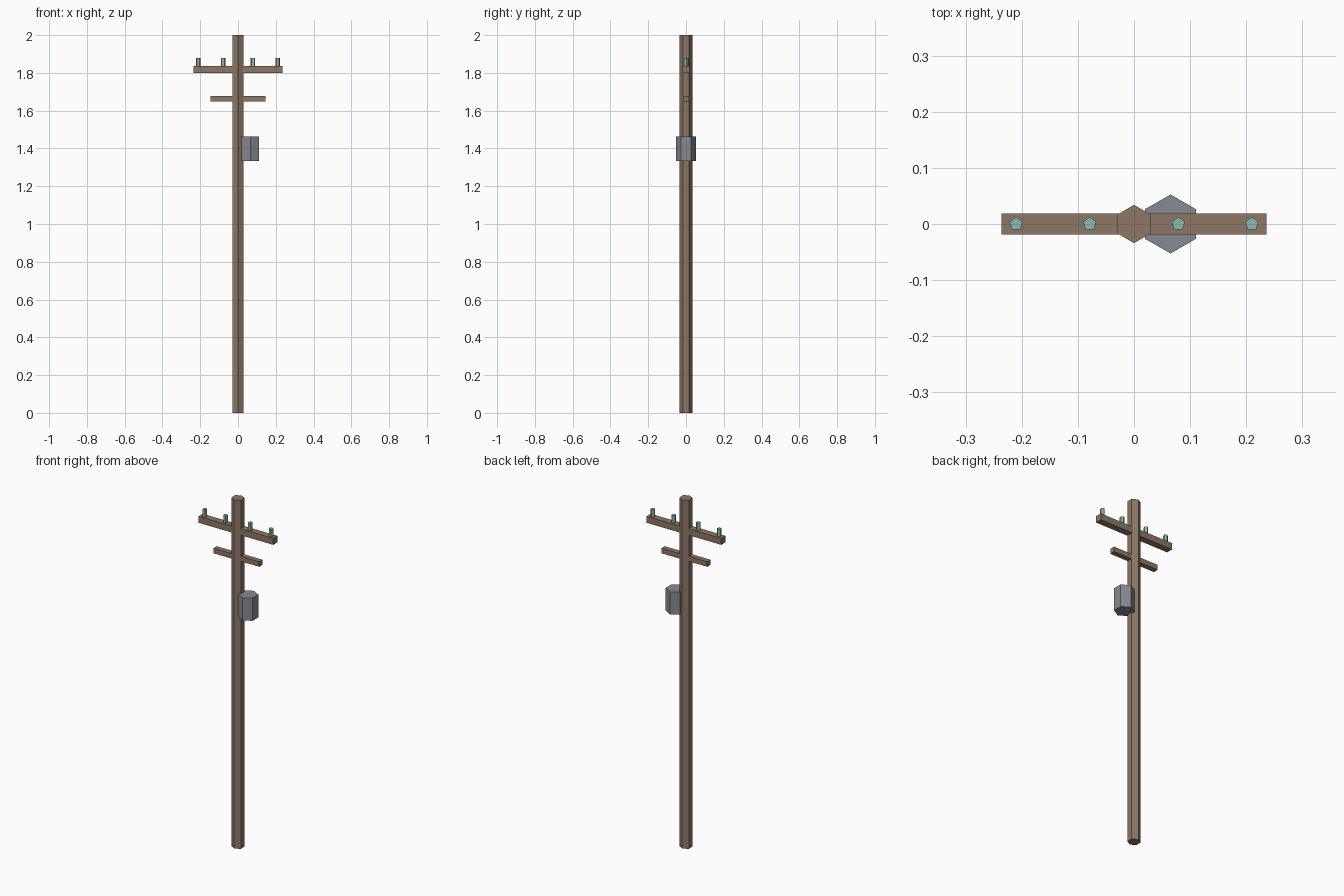
import bpy
import math

if "Cube" in bpy.data.objects:
    bpy.data.objects.remove(bpy.data.objects["Cube"])


def material(name, rgb):
    m = bpy.data.materials.new(name)
    m.diffuse_color = (*rgb, 1)
    m.use_nodes = True
    m.node_tree.nodes["Principled BSDF"].inputs["Base Color"].default_value = m.diffuse_color
    return m


wood = material("wood", (0.27, 0.19, 0.13))
metal = material("metal", (0.24, 0.26, 0.29))
glass = material("glass", (0.26, 0.50, 0.43))


def prism(name, sides, radius, x, z0, z1, mat):
    # Upright prism with one corner pointing to +y
    bpy.ops.mesh.primitive_cylinder_add(
        vertices=sides, radius=radius, depth=z1 - z0, location=(x, 0, (z0 + z1) / 2))
    obj = bpy.context.object
    obj.name = name
    obj.data.materials.append(mat)
    return obj


def beam(name, length, width, z0, z1):
    bpy.ops.mesh.primitive_cube_add(size=1, location=(0, 0, (z0 + z1) / 2))
    obj = bpy.context.object
    obj.name = name
    obj.scale = (length, width, z1 - z0)
    bpy.ops.object.transform_apply(location=False, rotation=False, scale=True)
    obj.data.materials.append(wood)
    return obj


# Hexagonal pole
prism("pole", 6, 0.034, 0, 0, 2, wood)

# Two crossarms through the pole
beam("upper_crossarm", 0.473, 0.038, 1.80, 1.837)
beam("lower_crossarm", 0.29, 0.03, 1.648, 1.677)

# Transformer can on the right side
prism("transformer", 6, 0.0525, 0.065, 1.333, 1.463, metal)

# Four five-sided insulators on the upper arm
for i, x in enumerate((-0.21, -0.079, 0.079, 0.21)):
    prism(f"insulator_{i + 1}", 5, 0.0125, x, 1.834, 1.88, glass)
